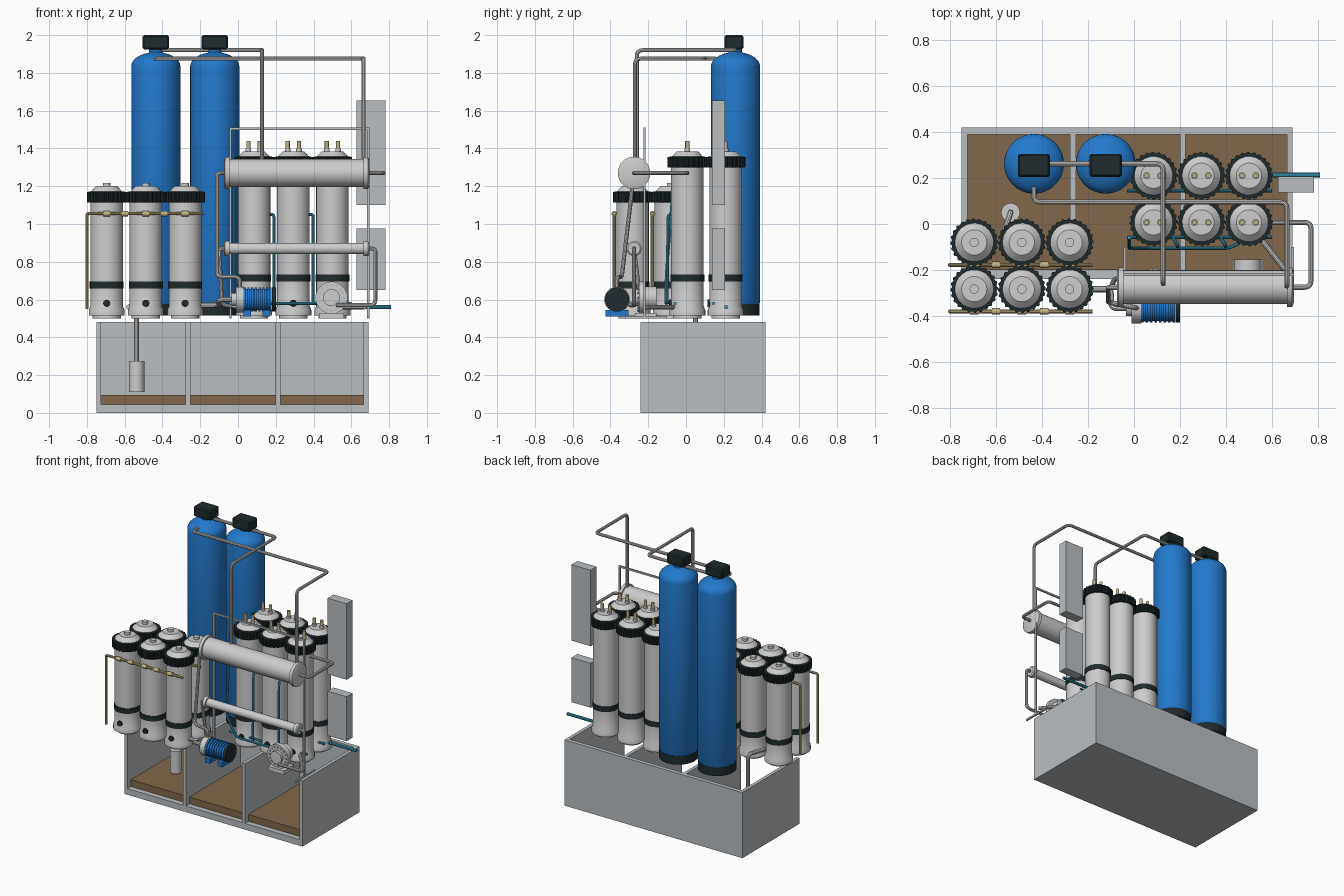
import bpy, bmesh, math
from mathutils import Vector, Matrix

cube = bpy.data.objects.get("Cube")
if cube:
    bpy.data.objects.remove(cube, do_unlink=True)


def material(name, rgb):
    m = bpy.data.materials.new(name)
    m.use_nodes = True
    m.diffuse_color = (*rgb, 1)
    m.node_tree.nodes["Principled BSDF"].inputs["Base Color"].default_value = (*rgb, 1)
    return m


SHELL = material("pale grey", (0.61, 0.61, 0.61))
STEEL = material("panel grey", (0.49, 0.52, 0.54))
BLUE = material("tank blue", (0.016, 0.19, 0.60))
BLACK = material("dark slate", (0.014, 0.024, 0.026))
BROWN = material("floor brown", (0.22, 0.14, 0.07))
CYAN = material("water cyan", (0.05, 0.37, 0.55))
GOLD = material("brass", (0.56, 0.46, 0.23))


def finish(name, mesh, mats, smooth=True):
    for m in mats:
        mesh.materials.append(m)
    ob = bpy.data.objects.new(name, mesh)
    bpy.context.collection.objects.link(ob)
    if smooth:
        bpy.ops.object.select_all(action="DESELECT")
        ob.select_set(True)
        bpy.context.view_layer.objects.active = ob
        bpy.ops.object.shade_smooth_by_angle(angle=math.radians(35))
    return ob


def from_bmesh(name, bm, mats, smooth=True):
    bmesh.ops.recalc_face_normals(bm, faces=bm.faces)
    mesh = bpy.data.meshes.new(name)
    bm.to_mesh(mesh)
    bm.free()
    return finish(name, mesh, mats, smooth)


def box(name, x, y, z, mat):
    """Box from (min, max) pairs."""
    bm = bmesh.new()
    spans = (x, y, z)
    scale = Matrix.Diagonal([b - a for a, b in spans] + [1])
    shift = Matrix.Translation([(a + b) / 2 for a, b in spans])
    bmesh.ops.create_cube(bm, size=1, matrix=shift @ scale)
    return from_bmesh(name, bm, [mat], False)


def lathe(name, profile, mats, at, axis="Z", seg=32, ridge=0):
    """Spin (radius, height, material index) points; ridge lowers every other spoke."""
    bm = bmesh.new()
    rings = []
    for r, h, _ in profile:
        rings.append([bm.verts.new(((r - ridge * (i // 2 % 2)) * math.cos(math.tau * i / seg),
                                    (r - ridge * (i // 2 % 2)) * math.sin(math.tau * i / seg), h))
                      for i in range(seg)])
    for k in range(len(rings) - 1):
        for i in range(seg):
            j = (i + 1) % seg
            f = bm.faces.new((rings[k][i], rings[k][j], rings[k + 1][j], rings[k + 1][i]))
            f.material_index = profile[k + 1][2]
    for ring, p in ((rings[0], profile[0]), (rings[-1], profile[-1])):
        bm.faces.new(ring).material_index = p[2]
    turn = {"Z": Matrix.Identity(4), "X": Matrix.Rotation(math.pi / 2, 4, "Y"),
            "Y": Matrix.Rotation(math.pi / 2, 4, "X")}[axis]
    bmesh.ops.transform(bm, matrix=Matrix.Translation(at) @ turn, verts=bm.verts)
    return from_bmesh(name, bm, mats)


def rod(name, at, r, length, mat, axis="Z", seg=24):
    """Axis Y rods run toward the front."""
    return lathe(name, [(r, 0, 0), (r, length, 0)], [mat], at, axis, seg)


def pipe(name, points, r, mat, bend=0.03):
    """Round tube along a path with rounded corners."""
    pts = [Vector(p) for p in points]
    path = [pts[0]]
    for a, b, c in zip(pts, pts[1:], pts[2:]):
        u, v = a - b, c - b
        d = min(bend, u.length * 0.45, v.length * 0.45)
        p, q = b + u.normalized() * d, b + v.normalized() * d
        for k in range(6):
            t = k / 5
            path.append(p * (1 - t) ** 2 + b * 2 * t * (1 - t) + q * t * t)
    path.append(pts[-1])
    cu = bpy.data.curves.new(name, "CURVE")
    cu.dimensions = "3D"
    cu.bevel_depth, cu.bevel_resolution, cu.use_fill_caps = r, 3, True
    sp = cu.splines.new("POLY")
    sp.points.add(len(path) - 1)
    for s, p in zip(sp.points, path):
        s.co = (*p, 1)
    tmp = bpy.data.objects.new(name + "_path", cu)
    mesh = bpy.data.meshes.new_from_object(tmp)
    bpy.data.objects.remove(tmp)
    mesh.materials.clear()
    return finish(name, mesh, [mat])


# Open-front compartment base
X0, X1, Y0, Y1, H = -0.75, 0.69, -0.24, 0.42, 0.48
box("base_bottom", (X0, X1), (Y0, Y1), (0, 0.045), STEEL)
box("base_back", (X0, X1), (Y1 - 0.03, Y1), (0.045, H), STEEL)
for name, x in (("base_left", X1 - 0.0125), ("base_right", X0 + 0.0125),
                ("divider_right", -0.265), ("divider_left", 0.212)):
    box(name, (x - 0.0125, x + 0.0125), (Y0, Y1 - 0.03), (0.045, H), STEEL)
for a, b in ((-0.725, -0.2775), (-0.2525, 0.1995), (0.2245, 0.665)):
    box("compartment_floor", (a, b), (-0.2, Y1 - 0.03), (0.045, 0.095), BROWN)

# Tall blue tanks
for x in (-0.435, -0.123):
    dome = [(0.13 * math.cos(t), 1.835 + 0.075 * math.sin(t), 0)
            for t in [math.radians(a) for a in range(0, 80, 12)]]
    lathe("tank", [(0.122, 0.57, 0), (0.13, 0.585, 0)] + dome + [(0.035, 1.91, 0), (0.035, 1.94, 0)],
          [BLUE], (x, 0.262, 0), seg=48)
    rod("tank_foot", (x, 0.262, 0.515), 0.128, 0.062, BLACK, seg=48)
    head = box("tank_valve_head", (x - 0.07, x + 0.07), (0.205, 0.305), (1.925, 2.0), BLACK)
    bevel = head.modifiers.new("bevel", "BEVEL")
    bevel.width, bevel.segments = 0.008, 1


def vessel(x, y, top, band, twin):
    """Filter housing; top is the upper edge of the ribbed collar."""
    body = [(0.075, 0.5, 0), (0.075, 0.515, 0), (0.095, 0.515, 0), (0.095, 0.545, 0), (0.086, 0.565, 0),
            (0.086, band, 0), (0.09, band, 1), (0.09, band + 0.038, 1), (0.086, band + 0.038, 1),
            (0.086, top, 0), (0.08, top + 0.005, 0), (0.06, top + 0.026, 0), (0.055, top + 0.03, 0)]
    lathe("vessel_body", body, [SHELL, BLACK], (x, y, 0))
    lathe("vessel_collar", [(0.104, top - 0.055, 0), (0.104, top, 0), (0.086, top + 0.002, 0)],
          [BLACK], (x, y, 0), seg=96, ridge=0.006)
    rod("vessel_plug", (x, y - 0.08, 0.58), 0.019, 0.016, BLACK, "Y", 16)
    if twin:
        for s in (-1, 1):
            rod("vessel_port", (x + 0.03 * s, y, top + 0.02), 0.015, 0.025, SHELL, seg=16)
            rod("vessel_port_pin", (x + 0.03 * s, y, top + 0.045), 0.011, 0.04, GOLD, seg=16)
    else:
        rod("vessel_knob", (x, y, top + 0.02), 0.02, 0.028, SHELL, seg=20)


for y in (-0.08, -0.283):
    for x in (-0.695, -0.488, -0.28):
        vessel(x, y, 1.17, 0.658, False)
for y in (0.007, 0.21):
    for x in (0.085, 0.293, 0.5):
        vessel(x, y, 1.355, 0.695, True)

# Brass manifolds
for y in (-0.38, -0.178):
    pipe("brass_manifold", [(-0.18, y, 1.055), (-0.8, y, 1.055), (-0.8, y, 0.55)], 0.009, GOLD, 0.012)
    for x in (-0.695, -0.6, -0.488, -0.39, -0.28):
        rod("brass_fitting", (x - 0.018, y, 1.055), 0.014, 0.036, GOLD, "X", 12)

# Horizontal pressure cylinders with end flanges
CY = -0.275
for name, z, r, fr in (("large_cylinder", 1.27, 0.074, 0.086), ("small_cylinder", 0.87, 0.03, 0.04)):
    lathe(name, [(fr * 0.8, -0.075, 0), (fr, -0.068, 0), (fr, -0.045, 0), (r, -0.045, 0), (r, 0.665, 0),
                 (fr, 0.665, 0), (fr, 0.688, 0), (fr * 0.8, 0.695, 0)], [SHELL], (0, CY, z), "X")

# Grey pipework
P = 0.011
pipe("tank_pipe_high", [(-0.435, 0.262, 1.92), (0.127, 0.262, 1.92), (0.127, -0.26, 1.92),
                        (0.127, -0.26, 1.33)], P, SHELL)
pipe("tank_pipe_low", [(-0.435, 0.16, 1.875), (-0.435, 0.095, 1.875), (0.665, 0.095, 1.875),
                       (0.665, -0.27, 1.875), (0.665, -0.27, 1.34)], P, SHELL)
pipe("cylinder_outlet", [(0.69, CY, 1.27), (0.77, CY, 1.27), (0.77, 0.007, 1.27), (0.56, 0.007, 1.27)], P, SHELL)
pipe("pump_riser", [(-0.06, CY, 1.27), (-0.112, CY, 1.27), (-0.112, -0.34, 0.72), (0.01, -0.365, 0.72),
                    (0.01, -0.365, 0.65)], P, SHELL)
pipe("small_cylinder_inlet", [(-0.06, CY, 0.87), (-0.1, CY, 0.87), (-0.085, -0.24, 0.57),
                              (0.1, -0.2, 0.55)], P, SHELL)
pipe("small_cylinder_outlet", [(0.69, CY, 0.87), (0.727, CY, 0.87), (0.727, CY, 0.57), (0.52, CY, 0.57)],
     P, SHELL)
pipe("pump_suction", [(-0.3, -0.283, 0.57), (-0.1, -0.283, 0.57), (-0.1, -0.365, 0.6),
                      (0.0, -0.365, 0.6)], 0.014, SHELL)
pipe("vessel_link", [(0.5, -0.02, 0.56), (0.56, -0.075, 0.56), (0.67, -0.215, 0.56)], 0.012, SHELL)
pipe("sump_pipe", [(-0.537, 0.05, 0.27), (-0.537, 0.05, 0.56), (-0.58, -0.08, 0.56)], 0.013, SHELL)
rod("sump_pump", (-0.537, 0.05, 0.11), 0.041, 0.165, SHELL)

# Thin support frame
for x in (-0.04, 0.69):
    box("frame_post", (x - 0.006, x + 0.006), (-0.226, -0.214), (0.5, 1.51), STEEL)
    box("frame_foot", (x - 0.006, x + 0.006), (-0.32, -0.1), (0.5, 0.512), STEEL)
box("frame_top", (-0.046, 0.696), (-0.226, -0.214), (1.498, 1.51), STEEL)

# Front pump with finned motor
PY, PZ = -0.365, 0.6
rod("pump_casing", (-0.01, PY, PZ), 0.068, 0.04, SHELL, "X")
rod("pump_nose", (-0.035, PY, PZ), 0.035, 0.03, SHELL, "X")
fins = []
for i in range(8):
    x = 0.03 + i * 0.0195
    fins += [(0.056, x, 0), (0.064, x, 0), (0.064, x + 0.012, 0), (0.056, x + 0.012, 0)]
lathe("pump_motor", fins, [BLUE], (0, PY, PZ), "X")
rod("pump_motor_cap", (0.18, PY, PZ), 0.064, 0.02, BLACK, "X")
for x in (0.05, 0.15):
    box("pump_foot", (x - 0.02, x + 0.02), (PY - 0.06, PY + 0.06), (0.51, 0.545), BLUE)

# Rear pump facing the front
rod("rear_pump_body", (0.495, -0.155, 0.61), 0.06, 0.07, SHELL, "Y")
rod("rear_pump_casing", (0.495, -0.215, 0.61), 0.085, 0.035, SHELL, "Y", 40)
rod("rear_pump_hub", (0.495, -0.25, 0.61), 0.045, 0.02, SHELL, "Y")
for i in range(16):
    a = math.tau * i / 16
    rod("rear_pump_bolt", (0.495 + 0.068 * math.cos(a), -0.25, 0.61 + 0.068 * math.sin(a)),
        0.007, 0.006, STEEL, "Y", 8)
box("rear_pump_foot", (0.43, 0.56), (-0.27, -0.155), (0.5, 0.53), SHELL)

# Cyan water lines
C = 0.008
for y in (-0.057, 0.145):
    pipe("water_header", [(-0.03, y, 0.58), (0.6, y, 0.58)], C, CYAN)
pipe("water_loop", [(-0.02, -0.06, 1.3), (-0.02, -0.105, 0.72), (0.06, -0.105, 0.58), (0.42, -0.105, 0.58),
                    (0.49, -0.06, 0.6)], C, CYAN)
for x in (0.19, 0.398):
    pipe("water_riser", [(x - 0.02, -0.06, 1.05), (x, -0.095, 1.05), (x, -0.1, 0.58)], C, CYAN)
pipe("water_outlet", [(0.55, 0.213, 0.56), (0.81, 0.213, 0.56)], 0.011, CYAN)

# Control cabinets
for name, z in (("upper_cabinet", (1.1, 1.655)), ("lower_cabinet", (0.65, 0.975))):
    box(name, (0.627, 0.782), (0.138, 0.207), z, STEEL)
